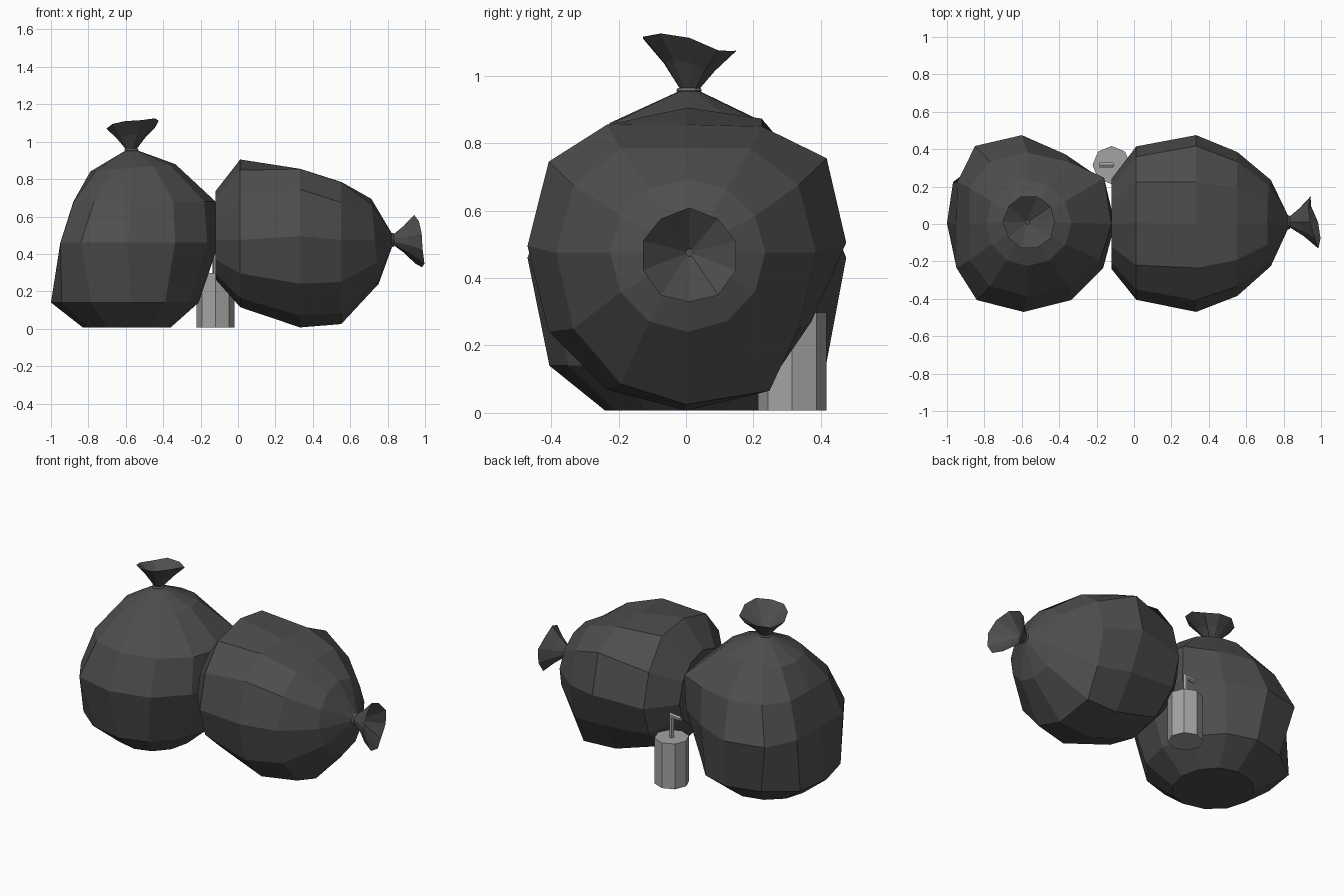
import bpy, math
from mathutils import Matrix, Vector

if "Cube" in bpy.data.objects:
    bpy.data.objects.remove(bpy.data.objects["Cube"])


def material(name, value):
    m = bpy.data.materials.new(name)
    m.diffuse_color = (value, value, value, 1)
    m.use_nodes = True
    m.node_tree.nodes["Principled BSDF"].inputs["Base Color"].default_value = m.diffuse_color
    return m


BAG = material("dark grey plastic", 0.075)
TIE = material("mid grey cord", 0.16)
CUP = material("light grey", 0.37)


def add_object(name, verts, faces, mat, matrix):
    me = bpy.data.meshes.new(name)
    me.from_pydata([matrix @ Vector(v) for v in verts], [], faces)
    me.materials.append(mat)
    me.update()
    ob = bpy.data.objects.new(name, me)
    bpy.context.collection.objects.link(ob)
    return ob


def loft(name, rings, mat, matrix=Matrix(), cap_start=True, cap_end=True):
    """Skin a list of equally sized vertex rings."""
    n = len(rings[0])
    verts = [v for r in rings for v in r]
    faces = []
    for k in range(len(rings) - 1):
        for i in range(n):
            j = (i + 1) % n
            faces.append((k * n + i, k * n + j, (k + 1) * n + j, (k + 1) * n + i))
    if cap_start:
        faces.append(tuple(reversed(range(n))))
    if cap_end:
        faces.append(tuple(range((len(rings) - 1) * n, len(rings) * n)))
    return add_object(name, verts, faces, mat, matrix)


def circle(r, z, n):
    return [(r * math.cos(2 * math.pi * i / n), r * math.sin(2 * math.pi * i / n), z)
            for i in range(n)]


def build_bag(prefix, matrix):
    # Body: height, left radius, right radius, depth radius, y centre, tilt
    profile = [(0.007, 0.26, 0.21, 0.24, 0.0, 0.0),
               (0.14, 0.43, 0.36, 0.41, 0.005, 0.0),
               (0.46, 0.38, 0.468, 0.47, 0.0, 0.0),
               (0.68, 0.31, 0.45, 0.385, 0.0, 0.0),
               (0.86, 0.22, 0.235, 0.23, 0.005, 0.02),
               (0.955, 0.028, 0.028, 0.028, 0.01, 0.0)]
    # Dents and bulges that break the symmetry: (ring, corner) -> x, y offset
    dents = {(1, 5): (-0.025, 0.015), (1, 7): (0, -0.02),
             (2, 2): (-0.03, -0.035), (2, 3): (-0.03, 0.005), (2, 4): (-0.09, 0.01),
             (2, 5): (-0.045, -0.01), (2, 7): (-0.05, 0), (2, 8): (-0.08, 0),
             (2, 9): (-0.02, 0),
             (3, 1): (0.02, 0.055), (3, 4): (-0.045, 0), (3, 5): (-0.04, 0),
             (3, 7): (-0.04, 0), (3, 8): (-0.045, 0)}
    rings = []
    for k, (z, left, right, depth, cy, tilt) in enumerate(profile):
        ring = []
        for i in range(12):
            a = i * math.pi / 6
            c, s = math.cos(a), math.sin(a)
            dx, dy = dents.get((k, i), (0, 0))
            ring.append(((right if c > 0 else left) * c + dx,
                         depth * s + cy + dy, z + tilt * c))
        rings.append(ring)
    loft(prefix + "_body", rings, BAG, matrix)

    # Gathered top: flared outside, wavy rim, hollow inside
    rim = [1.112, 1.075, 1.072, 1.075, 1.06, 1.07, 1.095, 1.11, 1.115, 1.125]

    def flare(r, z, wave, dx=0.0):
        return [(x * (0.94 + 0.05 * (i % 2)) + dx, y + 0.01,
                 z + wave * (rim[i] - 1.09))
                for i, (x, y, _) in enumerate(circle(r, 0, len(rim)))]

    loft(prefix + "_gathered_top",
         [flare(0.022, 0.95, 0), flare(0.08, 1.025, 0.6, 0.005),
          flare(0.145, 1.09, 1, 0.01), flare(0.012, 0.985, 0)], BAG, matrix)

    # Cord around the neck
    verts, faces, seg, sides = [], [], 12, 6
    for i in range(seg):
        a = 2 * math.pi * i / seg
        for j in range(sides):
            b = 2 * math.pi * j / sides
            r = 0.029 + 0.009 * math.cos(b)
            verts.append((r * math.cos(a), r * math.sin(a) + 0.009,
                          0.956 + 0.008 * math.sin(b)))
            p, q = (i + 1) % seg, (j + 1) % sides
            faces.append((i * sides + j, p * sides + j, p * sides + q, i * sides + q))
    add_object(prefix + "_tie", verts, faces, TIE, matrix)


# Standing bag, and the same bag lying on its side
build_bag("standing_bag", Matrix.Translation((-0.57, 0, 0)))
build_bag("lying_bag", Matrix.Translation((-0.128, 0, 0.475))
          @ Matrix.Rotation(math.pi / 2, 4, 'Y'))

# Drink cup
cup_at = Matrix.Translation((-0.12, 0.315, 0))
loft("cup", [circle(0.102, 0.007, 8), circle(0.102, 0.297, 8)], CUP, cup_at)

# Bent straw: upright tube, mitred corner, short level end
r = 0.015
section = circle(r, 0, 6)
loft("straw", [[(x, y, 0.29) for x, y, _ in section],
               [(x, y, 0.435 + x) for x, y, _ in section],
               [(-0.065, y, 0.428 + x) for x, y, _ in section]], CUP, cup_at)
